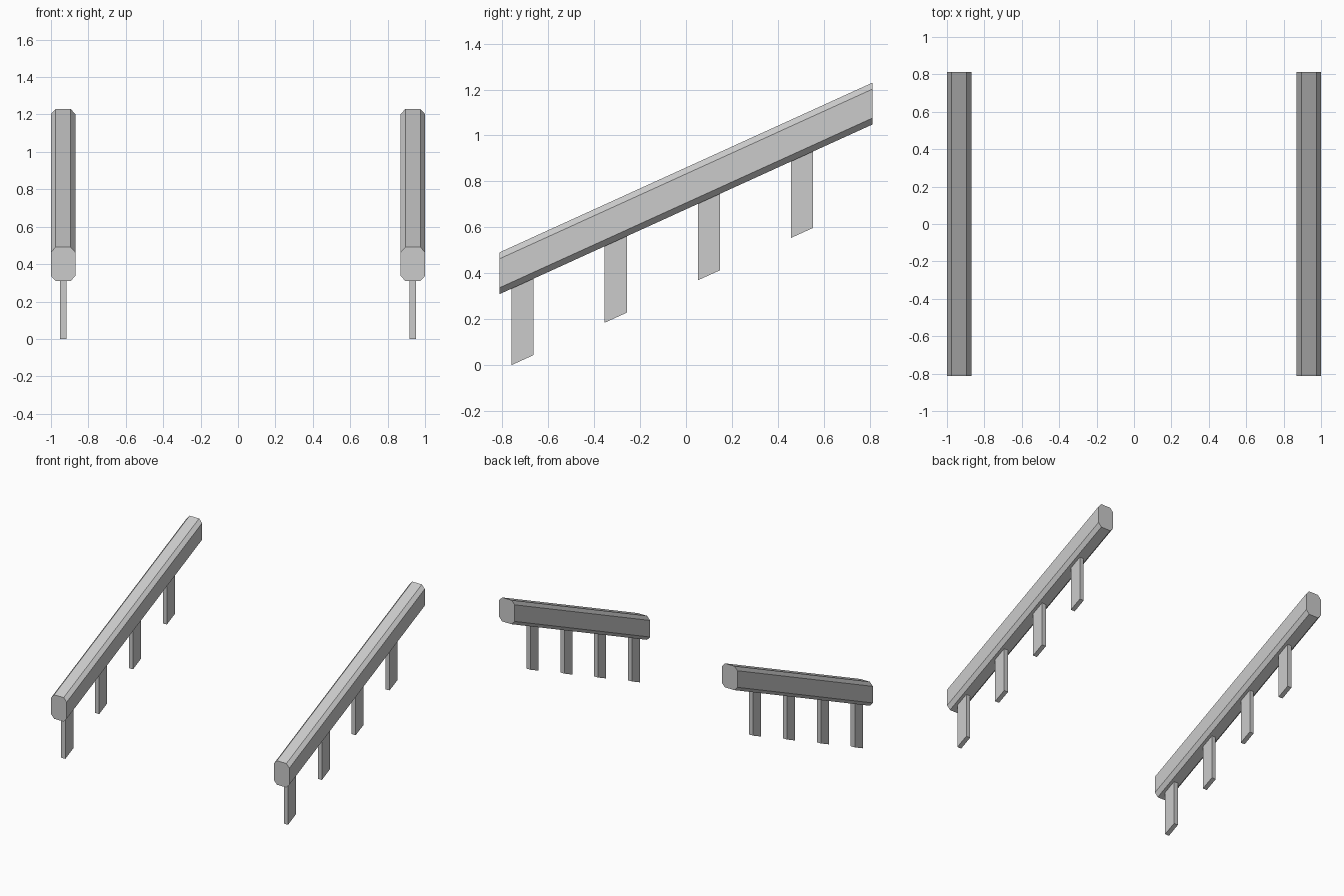
import bpy, bmesh

if "Cube" in bpy.data.objects:
    bpy.data.objects.remove(bpy.data.objects["Cube"])

SLOPE = 0.455
X = 0.935


def sloped_prism(name, section, y0, y1, base):
    """Extrude an (x, z) section along y, sheared upward; mirror it to the other side."""
    bm = bmesh.new()
    face = bm.faces.new([bm.verts.new((X + x, y0, base + z)) for x, z in section])
    ext = bmesh.ops.extrude_face_region(bm, geom=[face], use_keep_orig=True)
    verts = [g for g in ext["geom"] if isinstance(g, bmesh.types.BMVert)]
    bmesh.ops.translate(bm, verts=verts, vec=(0, y1 - y0, (y1 - y0) * SLOPE))
    bmesh.ops.recalc_face_normals(bm, faces=bm.faces)
    mesh = bpy.data.meshes.new(name)
    bm.to_mesh(mesh)
    bm.free()
    ob = bpy.data.objects.new(name, mesh)
    bpy.context.collection.objects.link(ob)
    ob.modifiers.new("both_sides", "MIRROR")
    return ob


# Handrails: chamfered section with vertical ends
w, cx, h, cz = 0.065, 0.04, 0.182, 0.028
rail = [(-cx, 0), (cx, 0), (w, cz), (w, h - cz),
        (cx, h), (-cx, h), (-w, h - cz), (-w, cz)]
sloped_prism("handrail", rail, -0.812, 0.812, 0.309)

# Flat posts, ends cut parallel to the slope
t, post_h = 0.017, 0.335
post = [(-t, 0), (t, 0), (t, post_h), (-t, post_h)]
for i in range(4):
    y = -0.76 + i * 0.406
    sloped_prism(f"post_{i + 1}", post, y, y + 0.096, i * 0.406 * SLOPE)
